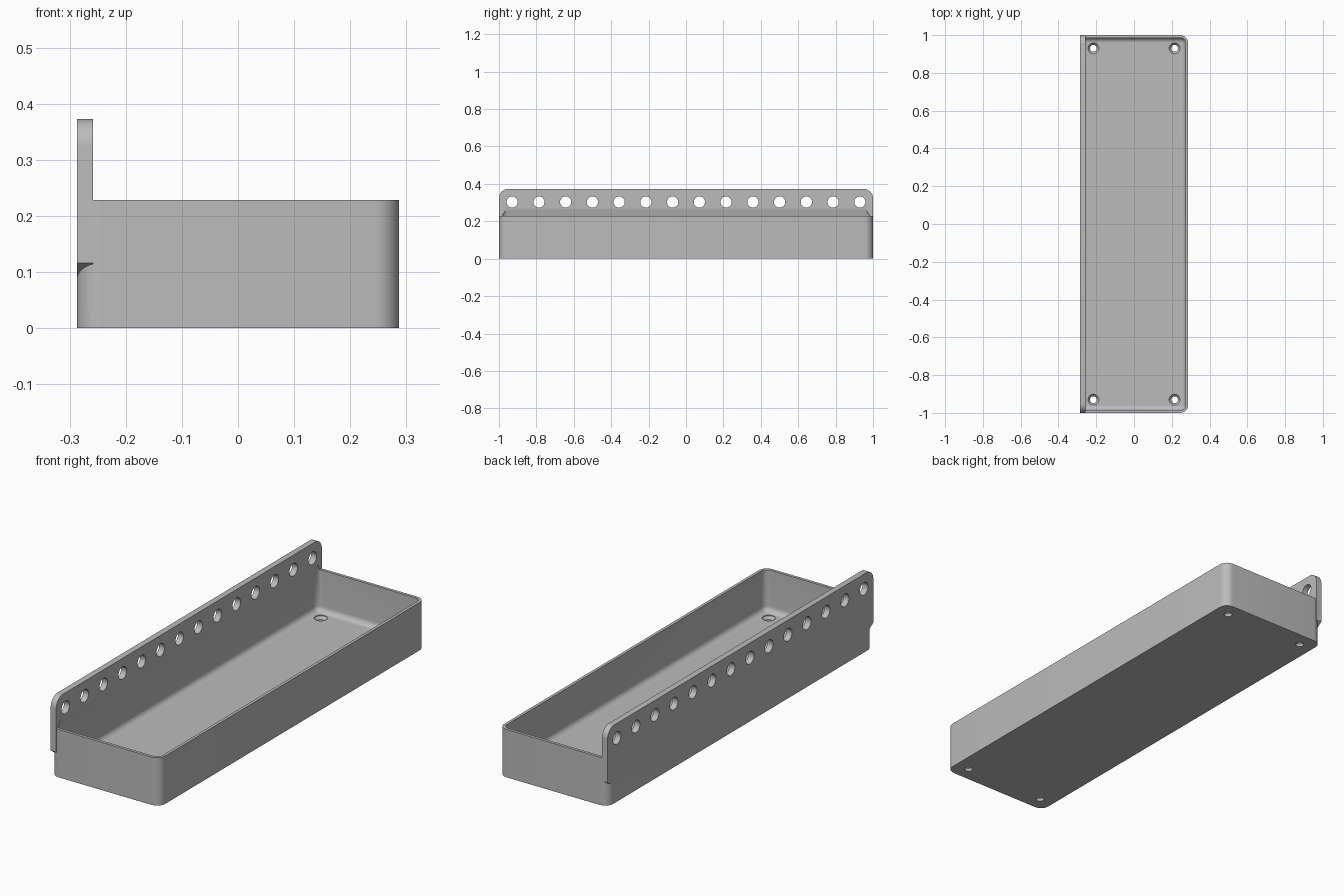
import bpy, bmesh, math
from math import sin, cos, pi

if "Cube" in bpy.data.objects:
    bpy.data.objects.remove(bpy.data.objects["Cube"], do_unlink=True)

X, Y, RIM = 0.287, 1.0, 0.228       # half width, half length, rim height
CORNER, WALL, FLOOR = 0.043, 0.014, 0.03
PLATE_IN, PLATE_TOP = -0.258, 0.373

grey = bpy.data.materials.new("plain grey")
grey.use_nodes = True
colour = (0.5, 0.5, 0.5, 1)
grey.diffuse_color = colour
grey.node_tree.nodes["Principled BSDF"].inputs["Base Color"].default_value = colour


def arc(cx, cy, r, start, steps=10):
    """Quarter circle, counter-clockwise."""
    return [(cx + r * cos(start + pi / 2 * i / steps),
             cy + r * sin(start + pi / 2 * i / steps)) for i in range(steps + 1)]


def rounded_ring(z, inset):
    """Tray outline at height z, shrunk by inset."""
    r, cx, cy = CORNER - inset, X - CORNER, Y - CORNER
    pts = (arc(cx, cy, r, 0) + arc(-cx, cy, r, pi / 2)
           + arc(-cx, -cy, r, pi) + arc(cx, -cy, r, 1.5 * pi))
    return [(x, y, z) for x, y in pts]


def circle_ring(x, y, z, r, n=32):
    return [(x + r * cos(2 * pi * i / n), y + r * sin(2 * pi * i / n), z) for i in range(n)]


def loft(bm, rings):
    """Closed solid through rings of equal length."""
    rows = [[bm.verts.new(p) for p in ring] for ring in rings]
    n = len(rows[0])
    for a, b in zip(rows, rows[1:]):
        for i in range(n):
            j = (i + 1) % n
            bm.faces.new((a[i], a[j], b[j], b[i]))
    bm.faces.new(rows[0][::-1])
    bm.faces.new(rows[-1])


def make_object(name, solids):
    bm = bmesh.new()
    for rings in solids:
        loft(bm, rings)
    bmesh.ops.recalc_face_normals(bm, faces=bm.faces[:])
    me = bpy.data.meshes.new(name)
    bm.to_mesh(me)
    bm.free()
    me.materials.append(grey)
    ob = bpy.data.objects.new(name, me)
    bpy.context.collection.objects.link(ob)
    return ob


def combine(target, other, operation):
    """Apply a boolean and discard the helper."""
    mod = target.modifiers.new(operation, "BOOLEAN")
    mod.operation, mod.solver, mod.object = operation, "EXACT", other
    bpy.context.view_layer.objects.active = target
    bpy.ops.object.modifier_apply(modifier=mod.name)
    bpy.data.objects.remove(other, do_unlink=True)


# Tray block with rounded upright corners
tray = make_object("tray", [[rounded_ring(0, 0), rounded_ring(RIM, 0)]])

# Tall mounting plate: rounded top corners, sloped lower ends
top_r = 0.05
half = [(Y - CORNER, 0.087), (Y, 0.116)] + arc(Y - top_r, PLATE_TOP - top_r, top_r, 0)
outline = half + [(-y, z) for y, z in reversed(half)]
plate = make_object("mounting_plate",
                    [[[(x, y, z) for y, z in outline] for x in (-X, PLATE_IN)]])
combine(tray, plate, "UNION")

# Cavity: filleted floor, straight walls, sloped ledge under the plate
fillet = 0.026
rings = []
for i in range(9):
    a = pi / 2 * i / 8
    rings.append(rounded_ring(FLOOR + fillet * (1 - cos(a)), WALL + fillet * (1 - sin(a))))
rings += [rounded_ring(0.231, WALL), rounded_ring(0.262, WALL + 0.016)]
combine(tray, make_object("cavity_cutter", [rings]), "DIFFERENCE")

# Row of round holes through the plate
count, pitch, hole_r, hole_z = 14, 0.143, 0.03, 0.303
rows = []
for k in range(count):
    y = (k - (count - 1) / 2) * pitch
    rows.append([[(x, p, q) for p, q, _ in circle_ring(y, hole_z, 0, hole_r)]
                 for x in (-X - 0.05, PLATE_IN + 0.05)])
combine(tray, make_object("plate_hole_cutter", rows), "DIFFERENCE")

# Countersunk screw holes in the floor corners
screws = []
for sx in (-1, 1):
    for sy in (-1, 1):
        levels = ((-0.02, 0.018), (0.014, 0.018), (FLOOR - 0.003, 0.029), (FLOOR + 0.02, 0.029))
        screws.append([circle_ring(0.215 * sx, 0.93 * sy, z, r) for z, r in levels])
combine(tray, make_object("screw_hole_cutter", screws), "DIFFERENCE")

# Smooth curved faces, keep sharp edges
bpy.ops.object.select_all(action="DESELECT")
tray.select_set(True)
bpy.context.view_layer.objects.active = tray
bpy.ops.object.shade_smooth_by_angle(angle=math.radians(30))
